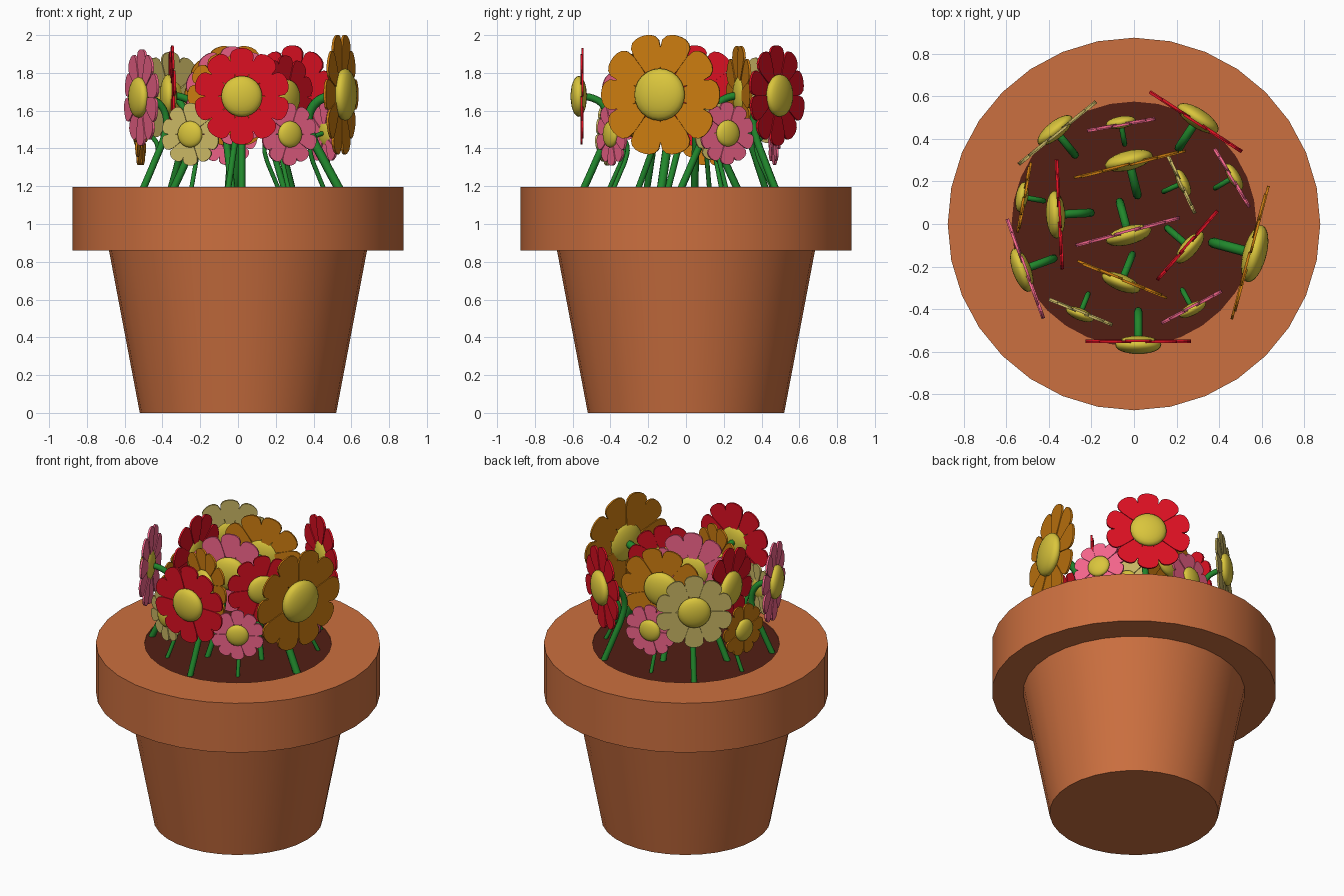
import bpy, bmesh, math
from mathutils import Matrix, Vector

if "Cube" in bpy.data.objects:
    bpy.data.objects.remove(bpy.data.objects["Cube"])


def material(name, rgb):
    m = bpy.data.materials.new(name)
    m.diffuse_color = (*rgb, 1)
    m.use_nodes = True
    m.node_tree.nodes["Principled BSDF"].inputs["Base Color"].default_value = m.diffuse_color
    return m


MATS = {
    "terracotta": material("terracotta", (0.60, 0.16, 0.05)),
    "soil": material("soil", (0.085, 0.013, 0.007)),
    "green": material("green", (0.015, 0.24, 0.025)),
    "yellow": material("yellow", (0.70, 0.56, 0.045)),
    "red": material("red", (0.72, 0.005, 0.016)),
    "orange": material("orange", (0.60, 0.20, 0.005)),
    "pink": material("pink", (0.90, 0.13, 0.26)),
    "cream": material("cream", (0.60, 0.48, 0.13)),
}


def finish(name, bm, mat, matrix=None, smooth=None):
    bmesh.ops.recalc_face_normals(bm, faces=bm.faces)
    me = bpy.data.meshes.new(name)
    bm.to_mesh(me)
    bm.free()
    ob = bpy.data.objects.new(name, me)
    bpy.context.collection.objects.link(ob)
    me.materials.append(MATS[mat])
    if matrix:
        ob.matrix_world = matrix
    if smooth:
        bpy.ops.object.select_all(action='DESELECT')
        ob.select_set(True)
        bpy.context.view_layer.objects.active = ob
        bpy.ops.object.shade_smooth_by_angle(angle=math.radians(smooth))
    return ob


def lathe(name, profile, mat, sides=32):
    bm = bmesh.new()
    vs = [bm.verts.new((r, 0, z)) for r, z in profile]
    es = [bm.edges.new(p) for p in zip(vs, vs[1:])]
    bmesh.ops.spin(bm, geom=vs + es, axis=(0, 0, 1), cent=(0, 0, 0),
                   angle=2 * math.pi, steps=sides)
    bmesh.ops.remove_doubles(bm, verts=bm.verts, dist=1e-4)
    return finish(name, bm, mat, smooth=30)


# Pot with thick rim, soil filling the opening
lathe("pot", [(0, 0), (0.52, 0), (0.683, 0.86), (0.875, 0.86),
              (0.875, 1.195), (0.575, 1.195), (0.575, 1.18)], "terracotta")
lathe("soil", [(0.575, 1.19), (0, 1.19)], "soil")

# Half outline of one petal: distance from centre, half width
PETAL = [(0.25, 0.06), (0.5, 0.165), (0.72, 0.235), (0.86, 0.245),
         (0.94, 0.20), (0.985, 0.12), (1.0, 0.04)]
# Stem path: distance along facing direction (per radius), fraction of height
STEM = [(-0.02, 0.0), (-0.28, 0.30), (-0.50, 0.58), (-0.55, 0.75),
        (-0.43, 0.91), (-0.22, 0.98), (0.0, 1.0)]


def flower(i, color, x, y, z, r, facing, count=10):
    place = Matrix.Translation((x, y, z)) @ Matrix.Rotation(math.radians(facing), 4, 'Z')

    # Ring of flat petals in the local YZ plane, facing local +X
    bm = bmesh.new()
    outline = PETAL + [(d, -w) for d, w in reversed(PETAL)]
    phase = math.pi / count if color == "orange" else 0
    for k in range(count):
        a = math.pi / 2 + phase + 2 * math.pi * k / count
        off = 0.005 * (k % 2) - 0.008
        pts = [(off, r * (d * math.cos(a) - w * math.sin(a)),
                r * (d * math.sin(a) + w * math.cos(a))) for d, w in outline]
        f = bm.faces.new([bm.verts.new(p) for p in pts])
        top = bmesh.ops.extrude_face_region(bm, geom=[f])["geom"]
        bmesh.ops.translate(bm, vec=(0.012, 0, 0),
                            verts=[v for v in top if isinstance(v, bmesh.types.BMVert)])
    finish(f"petals_{i}", bm, color, place)

    # Flattened dome in the middle
    bm = bmesh.new()
    bmesh.ops.create_uvsphere(
        bm, u_segments=24, v_segments=12, radius=0.425 * r,
        matrix=Matrix.Translation((0.07 * r, 0, 0)) @ Matrix.Diagonal((0.4, 1, 1, 1))
        @ Matrix.Rotation(math.pi / 2, 4, 'Y'))
    finish(f"flower_centre_{i}", bm, "yellow", place, smooth=60)

    # Curved stem from soil to the back of the head
    cu = bpy.data.curves.new(f"stem_{i}", 'CURVE')
    cu.dimensions = '3D'
    cu.bevel_depth = 0.075 * r
    cu.bevel_resolution = 2
    cu.resolution_u = 4
    cu.use_fill_caps = True
    sp = cu.splines.new('BEZIER')
    sp.bezier_points.add(len(STEM) - 1)
    for bp, (d, h) in zip(sp.bezier_points, STEM):
        bp.co = (d * r, 0, (h - 1) * (z - 1.18))
        bp.handle_left_type = bp.handle_right_type = 'AUTO'
    cu.materials.append(MATS["green"])
    ob = bpy.data.objects.new(f"stem_{i}", cu)
    bpy.context.collection.objects.link(ob)
    ob.matrix_world = place


# colour, x, y, z, radius, facing angle
FLOWERS = [
    ("red", 0.02, -0.55, 1.676, 0.255, -90),
    ("orange", 0.545, -0.134, 1.685, 0.325, -15),
    ("red", 0.29, 0.48, 1.68, 0.265, 57),
    ("pink", 0.46, 0.216, 1.48, 0.165, 31),
    ("cream", -0.36, 0.427, 1.67, 0.24, 129),
    ("pink", -0.06, 0.466, 1.48, 0.167, 100),
    ("orange", -0.02, 0.28, 1.68, 0.27, 104),
    ("cream", 0.22, 0.19, 1.48, 0.16, 25),
    ("red", -0.35, 0.045, 1.68, 0.265, 183),
    ("orange", -0.515, 0.125, 1.475, 0.168, 170),
    ("pink", -0.51, -0.21, 1.67, 0.255, 200),
    ("pink", -0.03, -0.035, 1.68, 0.26, -75),
    ("orange", -0.055, -0.26, 1.68, 0.228, 248),
    ("red", 0.25, -0.10, 1.67, 0.222, -41),
    ("cream", -0.25, -0.413, 1.475, 0.165, 248),
    ("pink", 0.27, -0.39, 1.475, 0.165, -62),
]
for n, spec in enumerate(FLOWERS, 1):
    flower(n, *spec)
